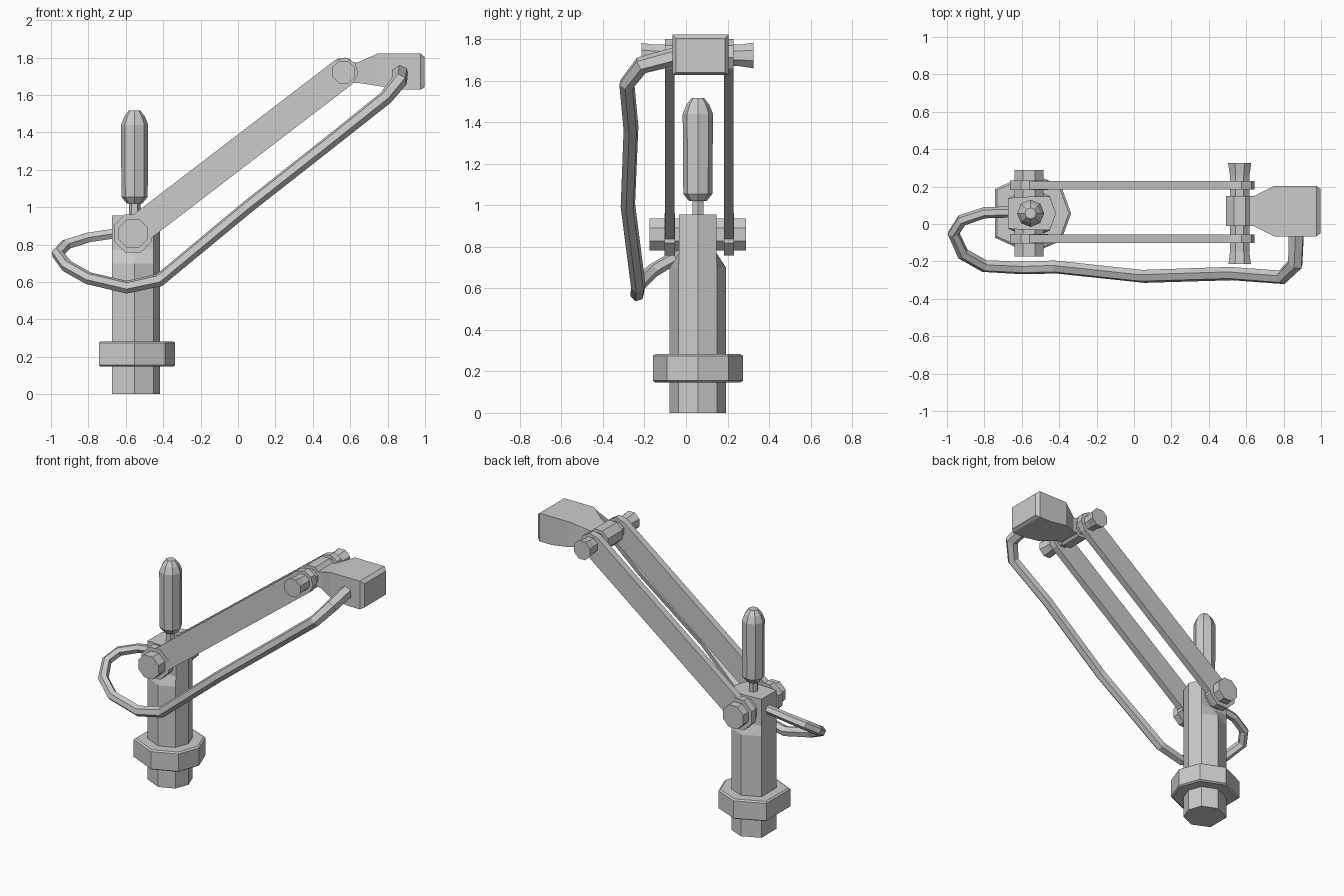
import bpy, math
from mathutils import Vector

if "Cube" in bpy.data.objects:
    bpy.data.objects.remove(bpy.data.objects["Cube"])

CX, CY = -0.553, 0.057           # post axis
LOW, TOP = (-0.561, 0.86), (0.565, 1.722)   # pivots in x, z


def loft(name, rings):
    """Solid skinned through rings with equal point counts."""
    n = len(rings[0])
    verts = [p for r in rings for p in r]
    faces = [list(range(n))[::-1], [len(verts) - n + i for i in range(n)]]
    for k in range(len(rings) - 1):
        for i in range(n):
            j = (i + 1) % n
            faces.append([k * n + i, k * n + j, (k + 1) * n + j, (k + 1) * n + i])
    me = bpy.data.meshes.new(name)
    me.from_pydata([Vector(v) for v in verts], [], faces)
    ob = bpy.data.objects.new(name, me)
    bpy.context.collection.objects.link(ob)
    # consistent outward normals
    import bmesh
    bm = bmesh.new()
    bm.from_mesh(me)
    bmesh.ops.recalc_face_normals(bm, faces=bm.faces)
    bm.to_mesh(me)
    bm.free()
    return ob


def ngon(r, n=8, off=0.5):
    return [(r * math.cos((i + off) * 2 * math.pi / n),
             r * math.sin((i + off) * 2 * math.pi / n)) for i in range(n)]


def rod_y(name, centre, profile, n=8):
    """Round part along y; profile is a list of (radius, y)."""
    return loft(name, [[(centre[0] + a, y, centre[1] + b)
                        for a, b in ngon(r / math.cos(math.pi / n), n)] for r, y in profile])


def turned(name, profile, n=8):
    """Round upright part on the post axis; profile is a list of (radius, z)."""
    return loft(name, [[(CX + a, CY + b, z) for a, b in ngon(r, n, 0)] for r, z in profile])


# Post and collar share a round section with a flattened back
SECTION = [(1, 0), (.75, .68), (0, 1), (-.88, .6), (-.88, -.6), (0, -1), (.75, -.68)]


def post_ring(r, z, half=1):
    return [(CX + a * r, CY + max(-half, min(half, b * r)), z) for a, b in SECTION]


loft("post", [post_ring(.136, 0), post_ring(.136, .70),
              post_ring(.136, .77, .09), post_ring(.136, .955, .09)])
loft("collar", [post_ring(z_r, z) for z_r, z in
                ((.205, .147), (.217, .155), (.217, .275), (.205, .283))])

# Upright grip
turned("grip_stem", [(.031, .94), (.031, 1.04)], 6)
turned("grip", [(.042, 1.02), (.07, 1.055), (.073, 1.44), (.055, 1.485), (.03, 1.517)])

# Pivot pins
rod_y("lower_pin", LOW, [(.077, -.175), (.077, .288)])
rod_y("upper_pin", TOP, [(.06, -.214), (.052, -.15), (.052, .26), (.062, .326)])

# Pair of link arms with bosses at the lower pivot
th = math.atan2(TOP[1] - LOW[1], TOP[0] - LOW[0])
outline = []
for c, start in ((TOP, -90), (LOW, 90)):
    for i in range(5):
        a = th + math.radians(start + 45 * i)
        outline.append((c[0] + .079 * math.cos(a), c[1] + .079 * math.sin(a)))
for side, y in (("front", -.079), ("back", .207)):
    loft(side + "_arm", [[(x, y + d, z) for x, z in outline] for d in (-.023, .023)])
    rod_y(side + "_arm_boss", LOW, [(.102, y - .025), (.102, y + .025)])

# Clamp head with the barrel round the upper pin
HY = .069
rod_y("head_barrel", TOP, [(.073, HY - .08), (.073, HY + .08)])


def head_ring(x, half, z0, z1):
    return [(x, HY - half, z0), (x, HY + half, z0), (x, HY + half, z1), (x, HY - half, z1)]


loft("head", [head_ring(.58, .078, 1.665, 1.765), head_ring(.64, .08, 1.665, 1.775),
              head_ring(.75, .135, 1.648, 1.822), head_ring(.88, .135, 1.628, 1.822),
              head_ring(.975, .135, 1.628, 1.822), head_ring(.998, .118, 1.64, 1.803)])

# Hose looping from the post to the head
path = [(-.64, .065, .862, .030), (-.80, .06, .838, .030), (-.92, .02, .80, .032),
        (-.965, -.05, .75, .033), (-.915, -.16, .685, .034), (-.80, -.225, .62, .034),
        (-.595, -.235, .572, .035), (-.42, -.23, .61, .036), (.05, -.28, 1.0, .036),
        (.52, -.265, 1.37, .037), (.79, -.285, 1.585, .039), (.862, -.215, 1.675, .043),
        (.868, -.04, 1.72, .045)]
cu = bpy.data.curves.new("hose", 'CURVE')
cu.dimensions = '3D'
cu.bevel_depth = 1.0
cu.bevel_resolution = 1
cu.use_fill_caps = True
sp = cu.splines.new('POLY')
sp.points.add(len(path) - 1)
sp.use_smooth = False
for p, (x, y, z, r) in zip(sp.points, path):
    p.co = (x, y, z, 1)
    p.radius = r
hose = bpy.data.objects.new("hose", cu)
bpy.context.collection.objects.link(hose)
bpy.context.view_layer.objects.active = hose
hose.select_set(True)
bpy.ops.object.convert(target='MESH')
